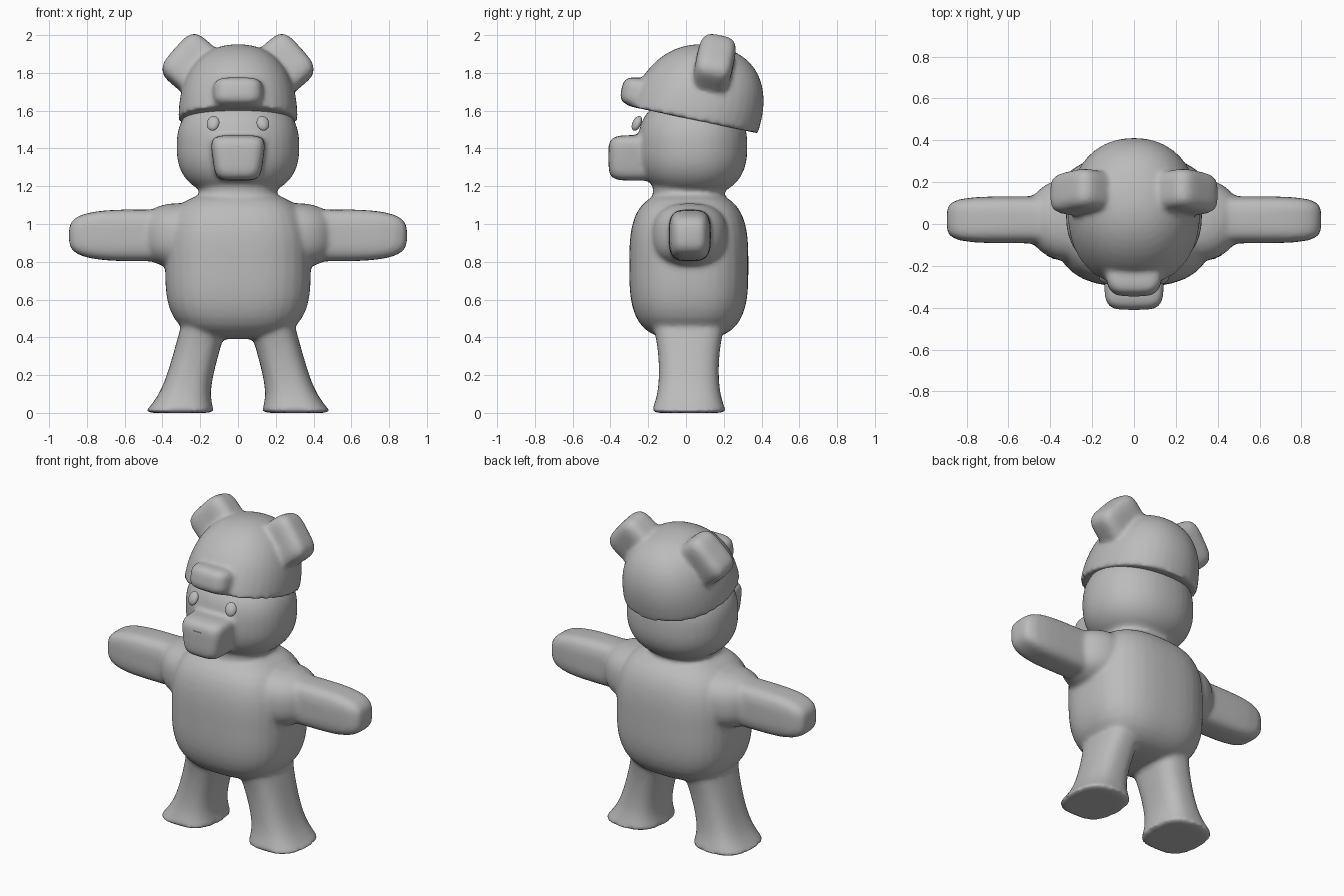
import bpy, bmesh, math
from mathutils import Matrix, Vector

if "Cube" in bpy.data.objects:
    bpy.data.objects.remove(bpy.data.objects["Cube"], do_unlink=True)

# One plain material for the whole figure
grey = bpy.data.materials.new("plain grey")
grey.use_nodes = True
colour = (0.5, 0.5, 0.5, 1)
grey.diffuse_color = colour
grey.node_tree.nodes["Principled BSDF"].inputs["Base Color"].default_value = colour


def blob(bm, centre, half, section=2, profile=2, tilt=Matrix.Identity(3)):
    """Add a sphere squared off by two exponents, scaled, tilted and placed."""
    verts = bmesh.ops.create_uvsphere(bm, u_segments=40, v_segments=28, radius=1)["verts"]
    for v in verts:
        x, y, z = v.co
        radius = math.hypot(x, y)
        outline = (abs(x) ** section + abs(y) ** section) ** (1 / section)
        swell = radius / max(outline, 0.001)
        size = (radius ** profile + abs(z) ** profile) ** (1 / profile)
        shaped = Vector((x * swell, y * swell, z)) / size
        scaled = Vector(a * b for a, b in zip(shaped, half))
        v.co = Vector(centre) + tilt @ scaled
    return verts


def finish(name, bm):
    """Turn the collected volumes into a smooth object."""
    mesh = bpy.data.meshes.new(name)
    bm.to_mesh(mesh)
    bm.free()
    mesh.materials.append(grey)
    mesh.shade_smooth()
    part = bpy.data.objects.new(name, mesh)
    bpy.context.collection.objects.link(part)
    return part


def fuse(part, iterations):
    """Merge overlapping volumes into one skin and soften the joins."""
    remesh = part.modifiers.new("Fuse", "REMESH")
    remesh.mode = "VOXEL"
    remesh.voxel_size = 0.013
    remesh.use_smooth_shade = True
    soften = part.modifiers.new("Soften", "SMOOTH")
    soften.factor = 0.5
    soften.iterations = iterations


# Torso, neck and head
body = bmesh.new()
blob(body, (0, 0.015, 0.78), (0.385, 0.315, 0.39), section=2.7, profile=3.2)
blob(body, (0, 0.015, 1.15), (0.205, 0.19, 0.12), section=2.4, profile=6)
blob(body, (0, 0.035, 1.41), (0.325, 0.29, 0.265), section=2.2, profile=2.5)

# Muzzle, narrowing towards the chin
muzzle_height = 1.35
for v in blob(body, (0, -0.25, muzzle_height), (0.135, 0.16, 0.12), section=5, profile=5):
    v.co.x *= 1 + v.co.z - muzzle_height

for side in (-1, 1):
    # Arm with a soft shoulder swelling
    blob(body, (side * 0.45, 0.02, 0.94), (0.445, 0.112, 0.137), section=5, profile=3.5)
    blob(body, (side * 0.3, 0.02, 0.94), (0.22, 0.2, 0.17), section=2, profile=2.5)
    # Leg leaning outwards, flaring into a flat foot
    for v in blob(body, (0, 0, 0.25), (1, 1, 0.25), section=2.7, profile=30):
        height = v.co.z
        flare = (1 - height * 2) ** 6
        hip = (height * 2) ** 4
        v.co.x = side * (0.31 - 0.28 * height) + v.co.x * (0.12 + 0.07 * flare)
        v.co.y = 0.015 + v.co.y * (0.155 + 0.05 * flare + 0.05 * hip)
fuse(finish("bear_body", body), iterations=10)

# Hood: flat-bottomed dome that swings back and tips down behind
hood = bmesh.new()
for v in blob(hood, (0, 0, 0), (0.315, 0.34, 0.415), section=2.2, profile=2.3):
    rise = max(v.co.z, 0)
    depth = v.co.y + 0.04 + 0.3 * rise
    v.co.y = depth
    v.co.z = 1.56 + rise - 0.21 * depth

# Hood snout and ears
tip_down = Matrix.Rotation(-0.2, 3, "X")
blob(hood, (0, -0.18, 1.68), (0.135, 0.165, 0.08), section=4, profile=4, tilt=tip_down)
for side in (-1, 1):
    lean = tip_down @ Matrix.Rotation(-0.72 * side, 3, "Y")
    blob(hood, (side * 0.245, 0.15, 1.845), (0.12, 0.1, 0.145), section=4, profile=4, tilt=lean)
fuse(finish("bear_hood", hood), iterations=7)

# Eyes: tilted flattened beads
for side, label in ((1, "left"), (-1, "right")):
    eye = bmesh.new()
    turn = Matrix.Rotation(side * 0.3, 3, "Z") @ Matrix.Rotation(-0.45, 3, "X")
    blob(eye, (side * 0.132, -0.26, 1.533), (0.034, 0.022, 0.042), tilt=turn)
    finish(label + "_eye", eye)

# Nose: two thin strips in a T on the muzzle tip
nose = bmesh.new()
for width, height, level in ((0.05, 0.005, 1.41), (0.004, 0.03, 1.395)):
    place = Matrix.Translation((0, -0.406, level))
    bmesh.ops.create_cube(nose, size=1, matrix=place @ Matrix.Diagonal((width, 0.009, height, 1)))
finish("nose_mark", nose).data.shade_flat()
